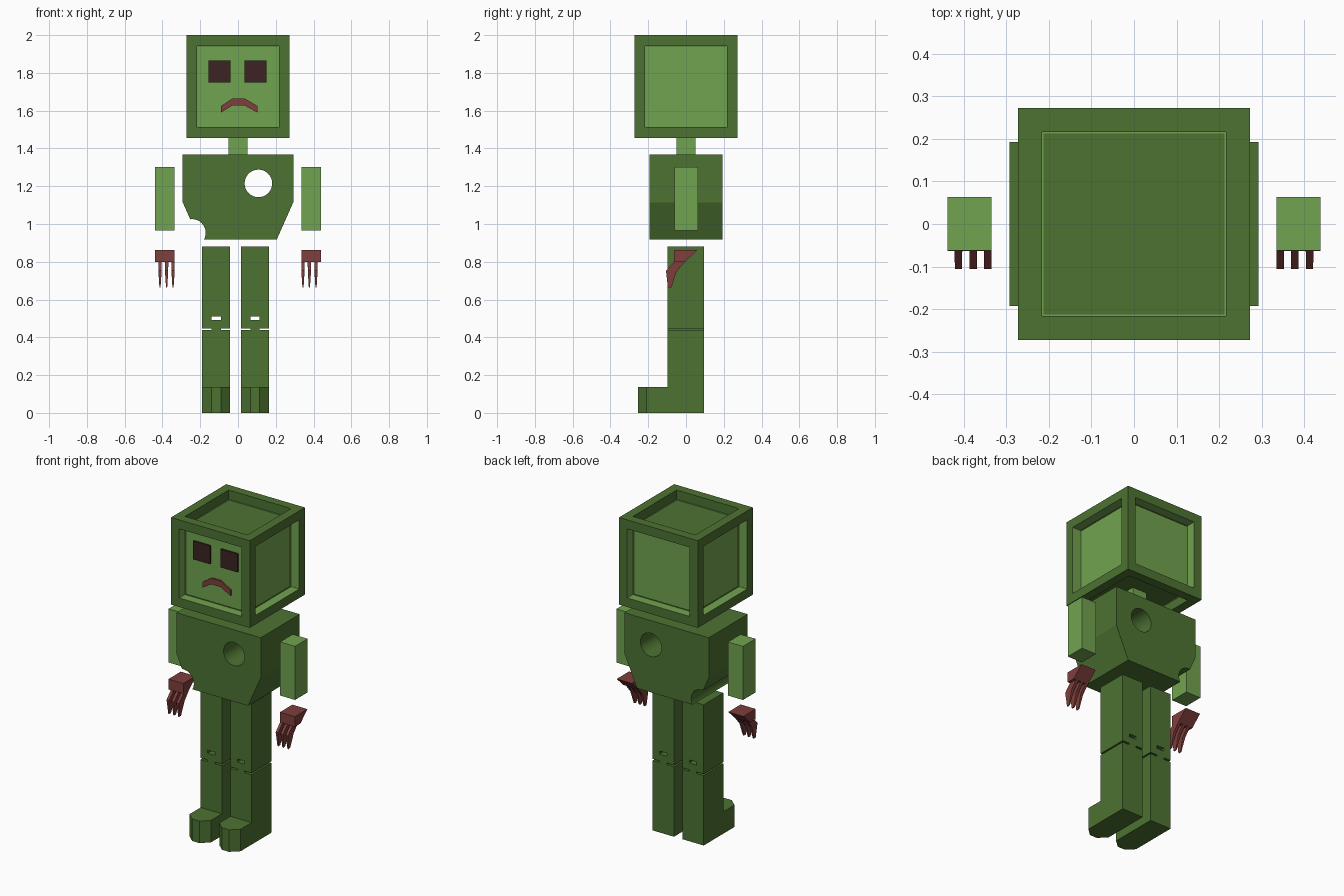
import bpy, bmesh
from mathutils import Vector

if "Cube" in bpy.data.objects:
    bpy.data.objects.remove(bpy.data.objects["Cube"])


def material(name, rgb):
    m = bpy.data.materials.new(name)
    m.diffuse_color = (*rgb, 1)
    m.use_nodes = True
    m.node_tree.nodes["Principled BSDF"].inputs["Base Color"].default_value = m.diffuse_color
    return m


DARK = material("dark_green", (0.075, 0.17, 0.032))
LIGHT = material("light_green", (0.165, 0.37, 0.08))
RED = material("dull_red", (0.21, 0.05, 0.045))
EYE = material("dark_brown", (0.045, 0.017, 0.017))


def finish(name, bm, *mats):
    bmesh.ops.recalc_face_normals(bm, faces=bm.faces)
    me = bpy.data.meshes.new(name)
    bm.to_mesh(me)
    bm.free()
    for m in mats:
        me.materials.append(m)
    ob = bpy.data.objects.new(name, me)
    bpy.context.collection.objects.link(ob)
    return ob


def loft(bm, ring_a, ring_b):
    """Closed solid between two matching rings of points."""
    a = [bm.verts.new(p) for p in ring_a]
    b = [bm.verts.new(p) for p in ring_b]
    bm.faces.new(a)
    bm.faces.new(b[::-1])
    for i in range(len(a)):
        j = (i + 1) % len(a)
        bm.faces.new((a[i], b[i], b[j], a[j]))


def prism(name, pts, lo, hi, axis, mat):
    """Extrude a flat profile from lo to hi along the given axis."""
    def place(p, t):
        v = list(p)
        v.insert("xyz".index(axis), t)
        return Vector(v)
    bm = bmesh.new()
    loft(bm, [place(p, lo) for p in pts], [place(p, hi) for p in pts])
    return finish(name, bm, mat)


def box(name, x, y, z, mat):
    pts = [(x[0], z[0]), (x[1], z[0]), (x[1], z[1]), (x[0], z[1])]
    return prism(name, pts, y[0], y[1], "y", mat)


def cut(ob, cutter):
    mod = ob.modifiers.new("cut", "BOOLEAN")
    mod.operation, mod.solver, mod.object = "DIFFERENCE", "EXACT", cutter
    bpy.context.view_layer.objects.active = ob
    bpy.ops.object.modifier_apply(modifier=mod.name)
    bpy.data.objects.remove(cutter)


# Head: cube with a sunken panel on every face, light on the four sides
bm = bmesh.new()
bmesh.ops.create_cube(bm, size=0.546)
bmesh.ops.translate(bm, verts=bm.verts, vec=(0, 0, 1.727))
for f in list(bm.faces):
    side = abs(f.normal.z) < 0.5
    bmesh.ops.inset_individual(bm, faces=[f], thickness=0.08, depth=0)
    walls = bmesh.ops.inset_individual(bm, faces=[f], thickness=0, depth=-0.06)
    for g in [f] + walls["faces"]:
        g.material_index = int(side)
finish("head", bm, DARK, LIGHT)

# Face
for label, x in (("left", -0.097), ("right", 0.093)):
    box(label + "_eye", (x - 0.058, x + 0.058), (-0.223, -0.2), (1.75, 1.865), EYE)
mouth = [(-0.09, 1.59), (-0.03, 1.627), (0.035, 1.627), (0.103, 1.59),
         (0.103, 1.625), (0.035, 1.665), (-0.03, 1.665), (-0.09, 1.625)]
prism("mouth", mouth, -0.223, -0.2, "y", RED)

# Neck
box("neck", (-0.051, 0.05), (-0.05, 0.05), (1.366, 1.515), LIGHT)

# Torso with a round hole and a bite out of one corner
torso = prism("torso", [(-0.205, 0.917), (0.205, 0.917), (0.293, 1.115),
                        (0.293, 1.367), (-0.293, 1.367), (-0.293, 1.115)],
              -0.193, 0.193, "y", DARK)
for x, z in ((0.108, 1.215), (-0.244, 0.953)):
    bpy.ops.mesh.primitive_cylinder_add(vertices=32, radius=0.073, depth=1,
                                        location=(x, 0, z), rotation=(1.570796, 0, 0))
    cut(torso, bpy.context.object)

# Arms and floating hands
palm = [(-0.063, 0.862), (0.06, 0.862), (-0.008, 0.798), (-0.063, 0.798)]
# finger rings: front (y, z), back (y, z), half width
finger = [((-0.063, 0.798), (-0.008, 0.798), 0.009),
          ((-0.106, 0.753), (-0.05, 0.748), 0.0085),
          ((-0.096, 0.663), (-0.077, 0.665), 0.003)]
for label, s in (("left", -1), ("right", 1)):
    box(label + "_arm", (s * 0.335, s * 0.439), (-0.062, 0.063), (0.966, 1.302), LIGHT)
    prism(label + "_palm", palm, s * 0.335, s * 0.439, "x", RED)
    for n, x in enumerate((0.344, 0.378, 0.413)):
        bm = bmesh.new()
        rings = []
        for (fy, fz), (by, bz), w in finger:
            rings.append([bm.verts.new(p) for p in (
                (s * (x - w), fy, fz), (s * (x + w), fy, fz),
                (s * (x + w), by, bz), (s * (x - w), by, bz))])
        for a, b in zip(rings, rings[1:]):
            for i in range(4):
                j = (i + 1) % 4
                bm.faces.new((a[i], a[j], b[j], b[i]))
        bm.faces.new(rings[0])
        bm.faces.new(rings[-1])
        finish(f"{label}_finger_{n + 1}", bm, RED)

# Legs with a notched knee and a slot, plus chamfered feet
half = [(0.074, 0), (0.074, 0.438), (0.025, 0.438), (0.025, 0.448),
        (0.074, 0.448), (0.074, 0.882)]
for label, x in (("left", -0.116), ("right", 0.09)):
    outline = [(x + a, z) for a, z in half] + [(x - a, z) for a, z in reversed(half)]
    leg = prism(label + "_leg", outline, -0.099, 0.096, "y", DARK)
    cut(leg, box("slot_cutter", (x - 0.025, x + 0.025), (-0.5, 0.5), (0.491, 0.51), DARK))
    sole = [(x - 0.074, -0.099), (x - 0.074, -0.208), (x - 0.025, -0.253),
            (x + 0.025, -0.253), (x + 0.074, -0.208), (x + 0.074, -0.099)]
    prism(label + "_foot", sole, 0, 0.138, "z", DARK)
